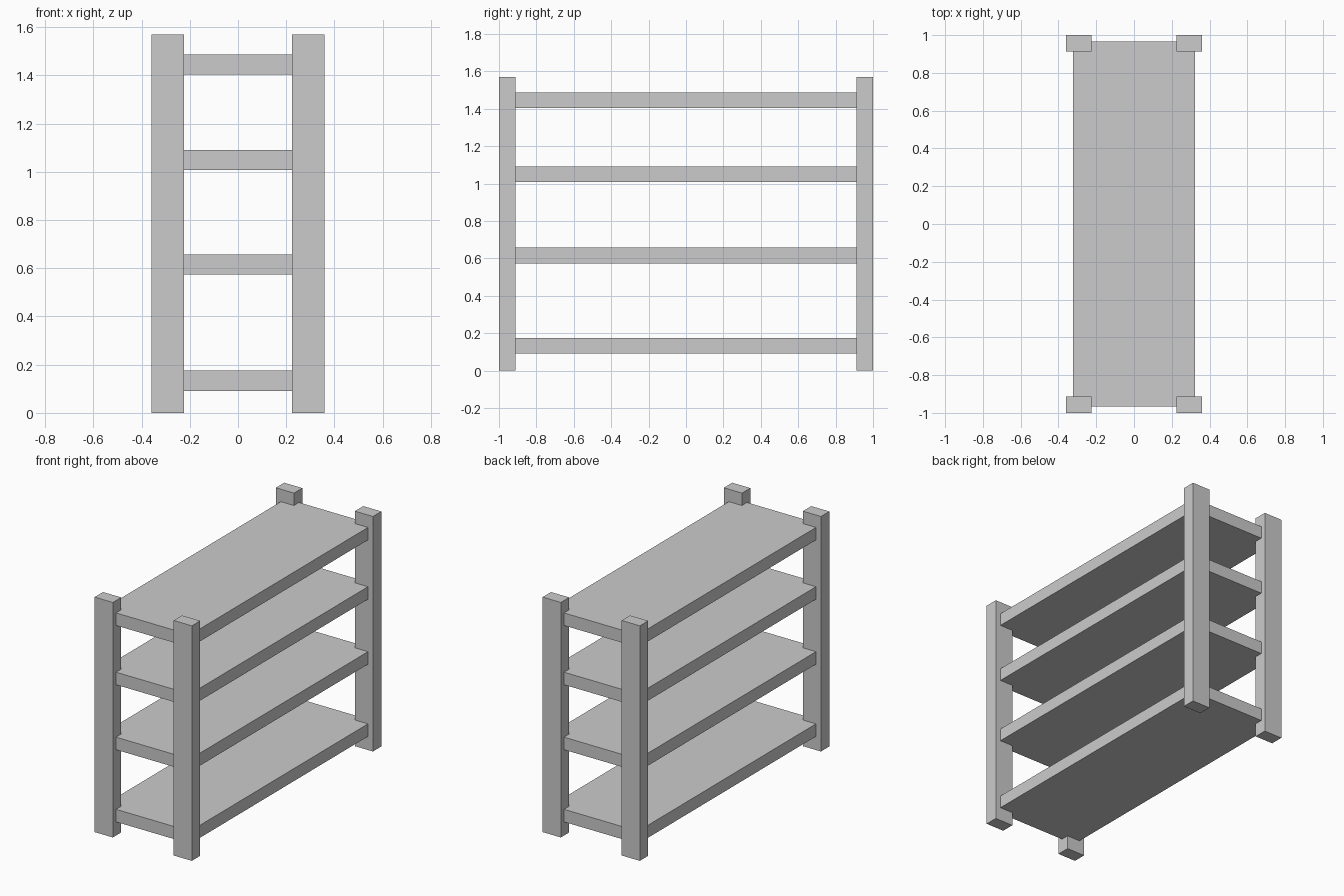
import bpy

if "Cube" in bpy.data.objects:
    bpy.data.objects.remove(bpy.data.objects["Cube"])


def box(name, x, y, z):
    """Box spanning the given (min, max) ranges."""
    spans = (x, y, z)
    bpy.ops.mesh.primitive_cube_add(size=1, location=[(a + b) / 2 for a, b in spans])
    obj = bpy.context.object
    obj.name = name
    obj.scale = [b - a for a, b in spans]
    bpy.ops.object.transform_apply(location=False, rotation=False, scale=True)
    return obj


# Four corner posts
for sx, side in ((-1, "left"), (1, "right")):
    for sy, end in ((-1, "front"), (1, "back")):
        box(f"{end}_{side}_post",
            sorted((sx * 0.225, sx * 0.359)),
            sorted((sy * 0.912, sy * 1.0)),
            (0, 1.57))

# Four shelves let into the posts
for i, bottom in enumerate((0.091, 0.573, 1.007, 1.403), 1):
    box(f"shelf_{i}", (-0.322, 0.322), (-0.966, 0.966), (bottom, bottom + 0.084))
